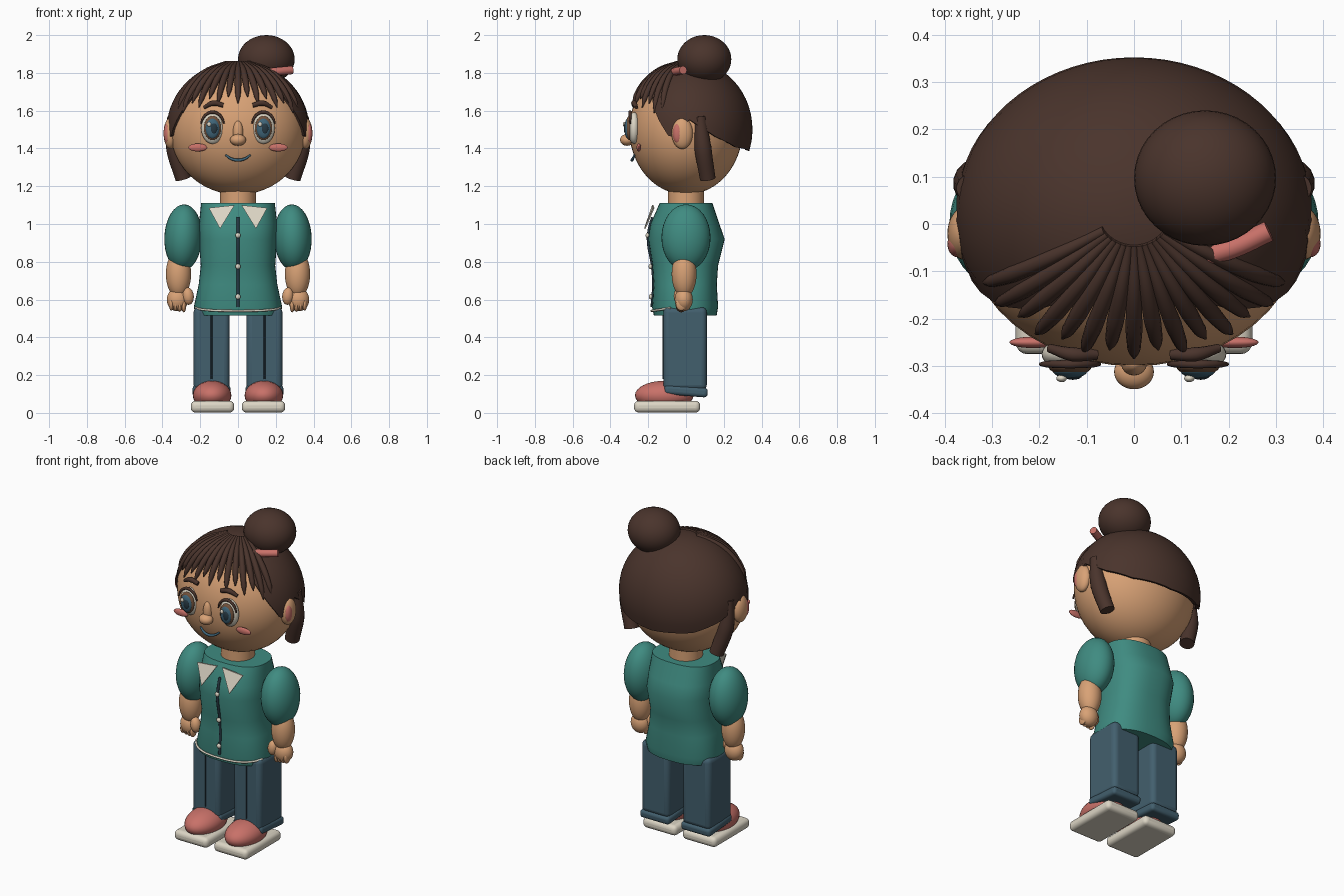
import bpy, bmesh
from math import sin, cos, pi, radians, sqrt, copysign
from mathutils import Vector

if "Cube" in bpy.data.objects:
    bpy.data.objects.remove(bpy.data.objects["Cube"], do_unlink=True)

made = []


def material(name, *rgb):
    m = bpy.data.materials.new(name)
    m.use_nodes = True
    m.diffuse_color = (*rgb, 1)
    m.node_tree.nodes["Principled BSDF"].inputs["Base Color"].default_value = (*rgb, 1)
    return m


HAIR = material("dark brown", .068, .034, .025)
SKIN = material("warm skin", .69, .36, .18)
TEAL = material("teal", .05, .26, .22)
DENIM = material("denim blue", .055, .115, .155)
CORAL = material("coral", .58, .165, .14)
CREAM = material("cream", .72, .67, .56)
NAVY = material("dark navy", .02, .04, .055)
BLUE = material("eye blue", .05, .13, .19)
IRIS = material("hazel brown", .17, .085, .045)


def finish(ob, name, mat):
    ob.name = name
    ob.data.materials.clear()
    ob.data.materials.append(mat)
    made.append(ob)
    return ob


def ball(name, loc, size, mat, rot=(0, 0, 0), seg=32):
    bpy.ops.mesh.primitive_uv_sphere_add(segments=seg, ring_count=seg // 2, radius=1,
                                         location=loc, rotation=rot)
    ob = bpy.context.object
    ob.scale = size
    return finish(ob, name, mat)


def box(name, lo, hi, mat, bevel, rot=0):
    lo, hi = Vector(lo), Vector(hi)
    bpy.ops.mesh.primitive_cube_add(size=1, location=(lo + hi) / 2, rotation=(rot, 0, 0))
    ob = bpy.context.object
    ob.scale = hi - lo
    bpy.ops.object.transform_apply(location=False, rotation=False, scale=True)
    mod = ob.modifiers.new("round", "BEVEL")
    mod.width, mod.segments = bevel, 4
    return finish(ob, name, mat)


def tube(name, points, radii, mat, res=4):
    """Smooth round strand through points; radii is one value or one per point."""
    cu = bpy.data.curves.new(name, "CURVE")
    cu.dimensions = "3D"
    cu.bevel_depth, cu.bevel_resolution, cu.use_fill_caps = 1, res, True
    cu.resolution_u = 6
    sp = cu.splines.new("BEZIER")
    sp.bezier_points.add(len(points) - 1)
    for i, (bp, p) in enumerate(zip(sp.bezier_points, points)):
        bp.co = p
        bp.handle_left_type = bp.handle_right_type = "AUTO"
        bp.radius = radii[i] if isinstance(radii, (list, tuple)) else radii
    ob = bpy.data.objects.new(name, cu)
    bpy.context.collection.objects.link(ob)
    bpy.ops.object.select_all(action="DESELECT")
    ob.select_set(True)
    bpy.context.view_layer.objects.active = ob
    bpy.ops.object.convert(target="MESH")
    return finish(bpy.context.object, name, mat)


def loft(name, rows, mat):
    """Closed rings of points joined into a capped solid."""
    bm = bmesh.new()
    vs = [[bm.verts.new(p) for p in r] for r in rows]
    n = len(rows[0])
    for a, b in zip(vs, vs[1:]):
        for i in range(n):
            bm.faces.new((a[i], a[(i + 1) % n], b[(i + 1) % n], b[i]))
    bm.faces.new(vs[-1])
    bm.faces.new(vs[0][::-1])
    bmesh.ops.recalc_face_normals(bm, faces=bm.faces)
    me = bpy.data.meshes.new(name)
    bm.to_mesh(me)
    bm.free()
    ob = bpy.data.objects.new(name, me)
    bpy.context.collection.objects.link(ob)
    return finish(ob, name, mat)


def lerp(table, t):
    for (a, u), (b, v) in zip(table, table[1:]):
        if t <= b:
            return u + (v - u) * (t - a) / (b - a)
    return table[-1][1]


# Head and neck
ball("head", (0, 0, 1.5), (.36, .3, .345), SKIN, seg=48)
bpy.ops.mesh.primitive_cylinder_add(radius=.095, depth=.16, location=(0, 0, 1.12))
finish(bpy.context.object, "neck", SKIN)

# Hair cap: ellipsoid shell whose lower edge depends on the angle from the front
EDGE = [(0, 1.805), (33, 1.785), (45, 1.69), (60, 1.55), (72, 1.45), (80, 1.48), (88, 1.56),
        (98, 1.52), (115, 1.46), (140, 1.405), (180, 1.385)]


def scalp(az, z, grow=0):
    k = sqrt(max(0, 1 - ((z - 1.5) / .362) ** 2))
    return Vector(((.378 + grow) * k * sin(az), .02 - (.332 + grow) * k * cos(az), z))


outer, inner = [], []
for j in range(17):
    ring, lining = [], []
    for i in range(72):
        deg = i * 5 if i <= 36 else 360 - i * 5
        low = (lerp(EDGE, deg) - 1.5) / .362
        s = 1 - (1 - low) * (1 - j / 17) ** 2
        p = scalp(radians(i * 5), 1.5 + .362 * s)
        ring.append(p)
        lining.append(Vector((0, .02, 1.5)) + (p - Vector((0, .02, 1.5))) * .93)
    outer.append(ring)
    inner.insert(0, lining)
loft("hair_cap", inner + outer, HAIR)

# Fringe strands fanning from the crown
COUNT = 15
for i in range(COUNT):
    u = 2 * i / (COUNT - 1) - 1
    az = radians(58) * u
    tip = 1.675 - .07 * u * u - (.035 if i % 2 else 0)
    path = []
    for t in (0, .3, .6, .85, 1):
        z = 1.855 + (tip - 1.855) * t ** 1.3
        path.append(scalp(az * (1 + .08 * t), z, -.004))
    tube(f"fringe_{i + 1}", path, [.01, .016, .018, .014, .003], HAIR, 3)

# Bun with its tie
ball("bun", (.15, .097, 1.872), (.15, .143, .128), HAIR, seg=40)
tube("bun_tie", [(.14, -.07, 1.8), (.21, -.05, 1.808), (.285, -.015, 1.815)], .022, CORAL)

# Paired face parts
for s, side in ((1, "left"), (-1, "right")):
    tube(side + "_side_lock", [(s * .345, .075, 1.57), (s * .335, .09, 1.4), (s * .29, .115, 1.24)],
         [.03, .046, .042], HAIR, 6)
    ball(side + "_ear", (s * .357, -.02, 1.48), (.037, .056, .083), SKIN)
    ball(side + "_inner_ear", (s * .373, -.042, 1.48), (.021, .028, .054), CORAL)
    x = s * .135
    ball(side + "_eye_white", (x, -.275, 1.508), (.06, .034, .084), CREAM)
    ball(side + "_iris_ring", (x, -.3, 1.508), (.046, .02, .064), IRIS)
    ball(side + "_iris", (x, -.309, 1.506), (.037, .017, .053), BLUE)
    ball(side + "_pupil", (x + .006, -.319, 1.506), (.02, .01, .03), NAVY)
    ball(side + "_eye_glint", (x - .018, -.326, 1.528), (.011, .008, .013), CREAM, seg=16)
    lash = [(x + .064 * cos(radians(a)), -.296, 1.51 + .082 * sin(radians(a)))
            for a in range(15, 166, 25)]
    tube(side + "_upper_lashes", lash, [.004, .007, .008, .009, .008, .007, .004], HAIR)
    tube(side + "_eyebrow", [(s * .18, -.262, 1.617), (s * .13, -.275, 1.64), (s * .078, -.275, 1.628)],
         [.009, .015, .012], HAIR)
    ball(side + "_cheek", (s * .213, -.25, 1.405), (.05, .012, .021), CORAL)

# Nose and mouth
ball("nose_bridge", (0, -.295, 1.487), (.027, .025, .06), SKIN)
ball("nose_tip", (0, -.312, 1.445), (.042, .037, .031), SKIN)
tube("mouth", [(-.065, -.272, 1.365), (-.035, -.282, 1.345), (0, -.286, 1.338),
               (.035, -.282, 1.345), (.065, -.272, 1.365)], [.005, .007, .008, .007, .005], BLUE)


# Shirt: stacked rounded sections (height, half width, front, back)
def rim(a, rx, front, back):
    soft = lambda v: copysign(abs(v) ** .8, v)
    y = soft(cos(a))
    return rx * soft(sin(a)), (front + back) / 2 - y * (back - front) / 2


BODY = [(.515, .222, -.17, .162), (.56, .234, -.18, .17), (.68, .208, -.172, .163),
        (.78, .197, -.178, .17), (.92, .207, -.2, .205), (1.0, .207, -.188, .177),
        (1.11, .195, -.14, .14)]
loft("shirt", [[(*rim(i * pi / 24, *b[1:]), b[0]) for i in range(48)] for b in BODY], TEAL)

hem = []
for d in range(-70, 71, 14):
    x, y = rim(radians(d), .236, -.183, .17)
    hem.append((x, y, .54 + .015 * (d / 70) ** 2))
tube("shirt_hem", hem, .006, CREAM)
tube("shirt_placket", [(0, f, z) for z, _, f, _ in BODY[1:6]] + [(0, -.176, 1.035)], .008, NAVY)
for i, (z, y) in enumerate(((.94, -.204), (.775, -.188), (.615, -.187))):
    ball(f"button_{i + 1}", (0, y, z), (.014, .01, .014), CREAM, seg=16)

for s, side in ((1, "left"), (-1, "right")):
    # Collar point
    corners = [(s * .155, -.175, 1.085), (s * .018, -.18, 1.1), (s * .095, -.222, .975)]
    back = [(x, y + .008, z) for x, y, z in corners]
    loft(side + "_collar", [corners, back], CREAM)

    # Arm and hand
    ball(side + "_sleeve", (s * .29, 0, .928), (.1, .13, .176), TEAL, (0, s * -.04, 0))
    ball(side + "_forearm", (s * .315, -.01, .735), (.067, .066, .125), SKIN)
    ball(side + "_palm", (s * .32, -.012, .6), (.057, .048, .062), SKIN)
    for k in range(4):
        x = s * (.287 + k * .022)
        ball(f"{side}_finger_{k + 1}", (x, -.025, .568 + .003 * k), (.013, .03, .036), SKIN, seg=16)
    ball(side + "_thumb", (s * .264, -.035, .618), (.03, .03, .046), SKIN, (0, s * .1, 0))

    # Trouser leg, crease and cuff
    box(side + "_leg", (s * .14 - .095, -.12, .12), (s * .14 + .095, .11, .56), DENIM, .028)
    tube(side + "_crease", [(s * .14, -.12, .18), (s * .14, -.12, .36), (s * .14, -.12, .52)], .005, NAVY)
    box(side + "_cuff", (s * .14 - .1, -.115, .09), (s * .14 + .1, .115, .14), DENIM, .018, -.08)

    # Shoe
    box(side + "_sole", (s * .135 - .115, -.275, .002), (s * .135 + .115, .075, .064), CREAM, .025)
    ball(side + "_shoe", (s * .137, -.115, .093), (.102, .155, .077), CORAL)

# Smooth shading with crisp corners
bpy.ops.object.select_all(action="DESELECT")
for ob in made:
    ob.select_set(True)
bpy.context.view_layer.objects.active = made[0]
bpy.ops.object.shade_smooth_by_angle(angle=radians(40))
